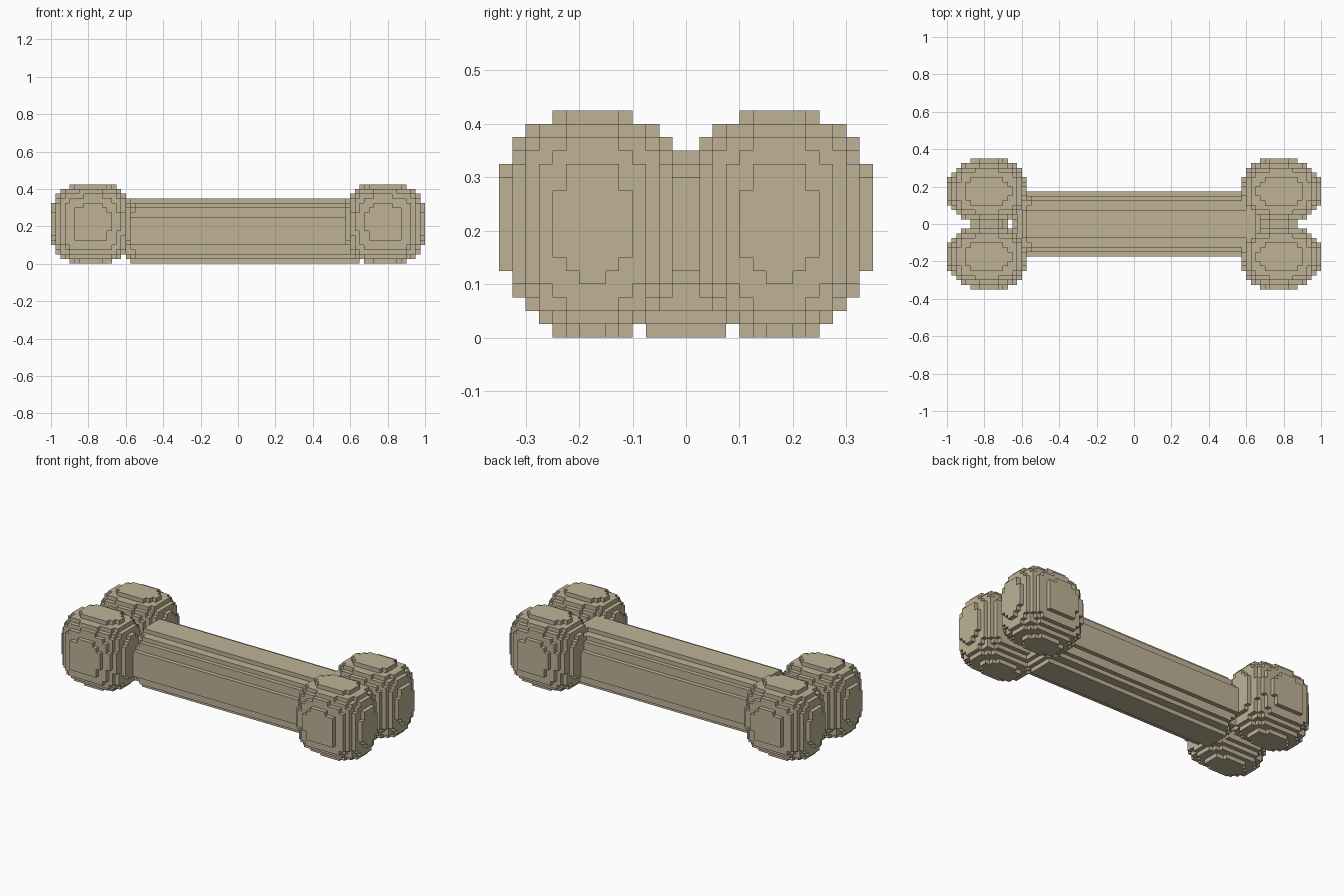
import bpy, bmesh
from itertools import product
from mathutils import Vector

UNIT = 0.025  # edge of one small block

cube = bpy.data.objects.get("Cube")
if cube:
    bpy.data.objects.remove(cube, do_unlink=True)

bone_tan = bpy.data.materials.new("bone_tan")
bone_tan.use_nodes = True
colour = (0.52, 0.45, 0.31, 1.0)
bone_tan.diffuse_color = colour
bone_tan.node_tree.nodes["Principled BSDF"].inputs["Base Color"].default_value = colour


def build_blocks(name, inside, lo, hi):
    """Skin every block whose centre (in block units) satisfies inside()."""
    filled = {c for c in product(*(range(a, b) for a, b in zip(lo, hi)))
              if inside(*(v + 0.5 for v in c))}
    bm = bmesh.new()
    corners = {}

    def vert(p):
        if p not in corners:
            corners[p] = bm.verts.new(Vector(p) * UNIT)
        return corners[p]

    for cell in filled:
        for axis, side in product(range(3), (0, 1)):
            near = list(cell)
            near[axis] += 1 if side else -1
            if tuple(near) in filled:
                continue
            u, v = (axis + 1) % 3, (axis + 2) % 3
            loop = []
            for du, dv in ((0, 0), (1, 0), (1, 1), (0, 1)):
                p = list(cell)
                p[axis] += side
                p[u] += du
                p[v] += dv
                loop.append(vert(tuple(p)))
            bm.faces.new(loop if side else loop[::-1])
    mesh = bpy.data.meshes.new(name)
    bm.to_mesh(mesh)
    bm.free()
    mesh.materials.append(bone_tan)
    obj = bpy.data.objects.new(name, mesh)
    bpy.context.collection.objects.link(obj)
    return obj


# Rounded shaft with short domed ends
def in_shaft(x, y, z):
    cap = 4.5
    over = max(0, abs(x - 1.5) - (27.5 - cap)) / cap
    return y * y + (z - 7) ** 2 <= 51.8 * (1 - over * over)


build_blocks("shaft", in_shaft, (-26, -8, 0), (30, 8, 15))


# Four squarish knobs, two at each end
def knob(sx, sy):
    def inside(x, y, z):
        dx = abs(x - sx * 31.4) / 8.5
        dy = abs(y - sy * 7) / 7.1
        dz = abs(z - 8.6) / 8.5
        return (dx ** 3 + dz ** 3) ** (2.3 / 3) + dy ** 2.3 <= 1
    return inside


for end, sx in (("left", 1), ("right", -1)):
    for side, sy in (("front", -1), ("back", 1)):
        build_blocks(f"{side}_{end}_knob", knob(sx, sy), (-40, -14, 0), (40, 14, 17))
